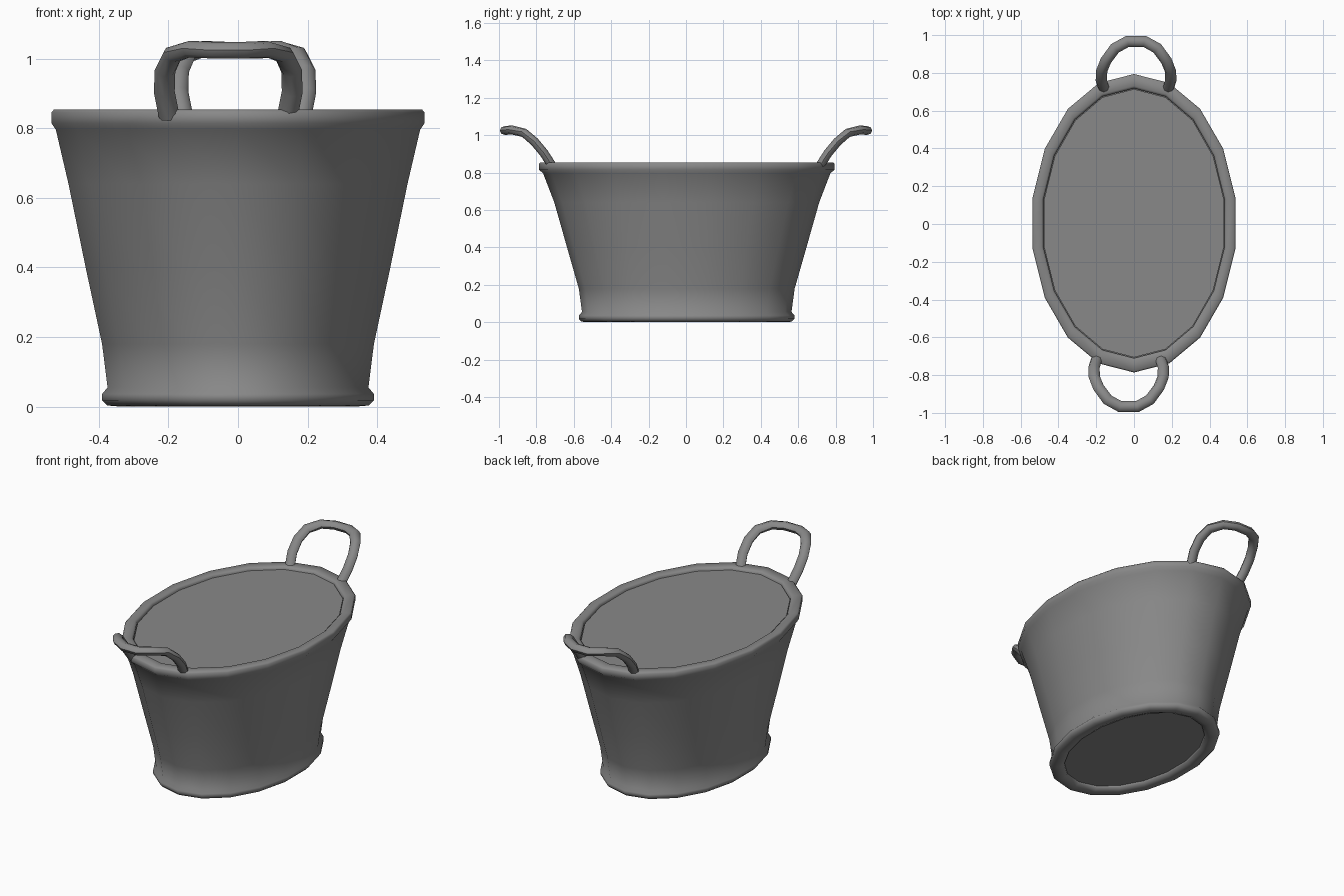
import bpy, bmesh, math
from mathutils import Vector

if "Cube" in bpy.data.objects:
    bpy.data.objects.remove(bpy.data.objects["Cube"])

grey = bpy.data.materials.new("metal grey")
grey.diffuse_color = (0.25, 0.25, 0.25, 1)
grey.use_nodes = True
grey.node_tree.nodes["Principled BSDF"].inputs["Base Color"].default_value = grey.diffuse_color
SIDES = 18


def finish(name, bm, angle):
    bmesh.ops.recalc_face_normals(bm, faces=bm.faces)
    me = bpy.data.meshes.new(name)
    bm.to_mesh(me)
    bm.free()
    me.materials.append(grey)
    ob = bpy.data.objects.new(name, me)
    bpy.context.collection.objects.link(ob)
    bpy.ops.object.select_all(action='DESELECT')
    ob.select_set(True)
    bpy.context.view_layer.objects.active = ob
    bpy.ops.object.shade_smooth_by_angle(angle=math.radians(angle))
    return ob


def bridge(bm, rings):
    for a, b in zip(rings, rings[1:]):
        n = len(a)
        for i in range(n):
            bm.faces.new((a[i], a[(i + 1) % n], b[(i + 1) % n], b[i]))


def oval_loft(name, profile, angle):
    """Closed solid from a stack of oval rings (x radius, y radius, height)."""
    bm = bmesh.new()
    rings = []
    for rx, ry, z in profile:
        rings.append([bm.verts.new((rx * math.sin(math.tau * i / SIDES),
                                    0.004 + ry * math.cos(math.tau * i / SIDES), z))
                      for i in range(SIDES)])
    bridge(bm, rings)
    bm.faces.new(rings[0])
    bm.faces.new(rings[-1])
    return finish(name, bm, angle)


# Tapered tub with rolled foot ring and rolled rim in one smooth profile
oval_loft("tub_body", [
    (0.315, 0.488, 0.024), (0.317, 0.49, 0.012), (0.345, 0.525, 0.0),
    (0.382, 0.562, 0.003), (0.397, 0.577, 0.018), (0.397, 0.577, 0.036),
    (0.381, 0.56, 0.055), (0.397, 0.577, 0.18), (0.445, 0.64, 0.40),
    (0.495, 0.708, 0.64), (0.532, 0.768, 0.796), (0.545, 0.79, 0.815),
    (0.545, 0.79, 0.846), (0.538, 0.782, 0.854), (0.497, 0.727, 0.854),
    (0.487, 0.714, 0.845), (0.487, 0.714, 0.825)], 62)

# Flat contents surface just below the rim
oval_loft("contents_surface", [(0.484, 0.710, 0.826), (0.484, 0.710, 0.838)], 40)

# Handle arch: half of the path as (x, y, z), mirrored for the other leg
HALF = [(0.170, 0.715, 0.835), (0.184, 0.76, 0.905), (0.182, 0.81, 0.965),
        (0.160, 0.865, 1.012), (0.112, 0.93, 1.028), (0.045, 0.967, 1.025)]
PATH = [Vector(p) for p in HALF] + [Vector((-x, y, z)) for x, y, z in reversed(HALF)]
SLOPES = [1.5, 1.3, 1.0, 0.5, 0.1, 0.0]
SLOPES = SLOPES + SLOPES[::-1]


def handle(name, x_shift, side):
    bm = bmesh.new()
    rings = []
    for i, p in enumerate(PATH):
        t = (PATH[min(i + 1, len(PATH) - 1)] - PATH[max(i - 1, 0)]).normalized()
        n = Vector((0, -SLOPES[i], 1)).normalized()
        b = t.cross(n).normalized()
        ring = []
        for k in range(8):
            a = math.tau * k / 8
            v = p + n * (0.024 * math.cos(a)) + b * (0.03 * math.sin(a))
            ring.append(bm.verts.new((v.x + x_shift, v.y * side, v.z)))
        rings.append(ring)
    bridge(bm, rings)
    bm.faces.new(rings[0])
    bm.faces.new(rings[-1])
    return finish(name, bm, 50)


handle("back_handle", 0.011, 1)
handle("front_handle", -0.028, -1)
